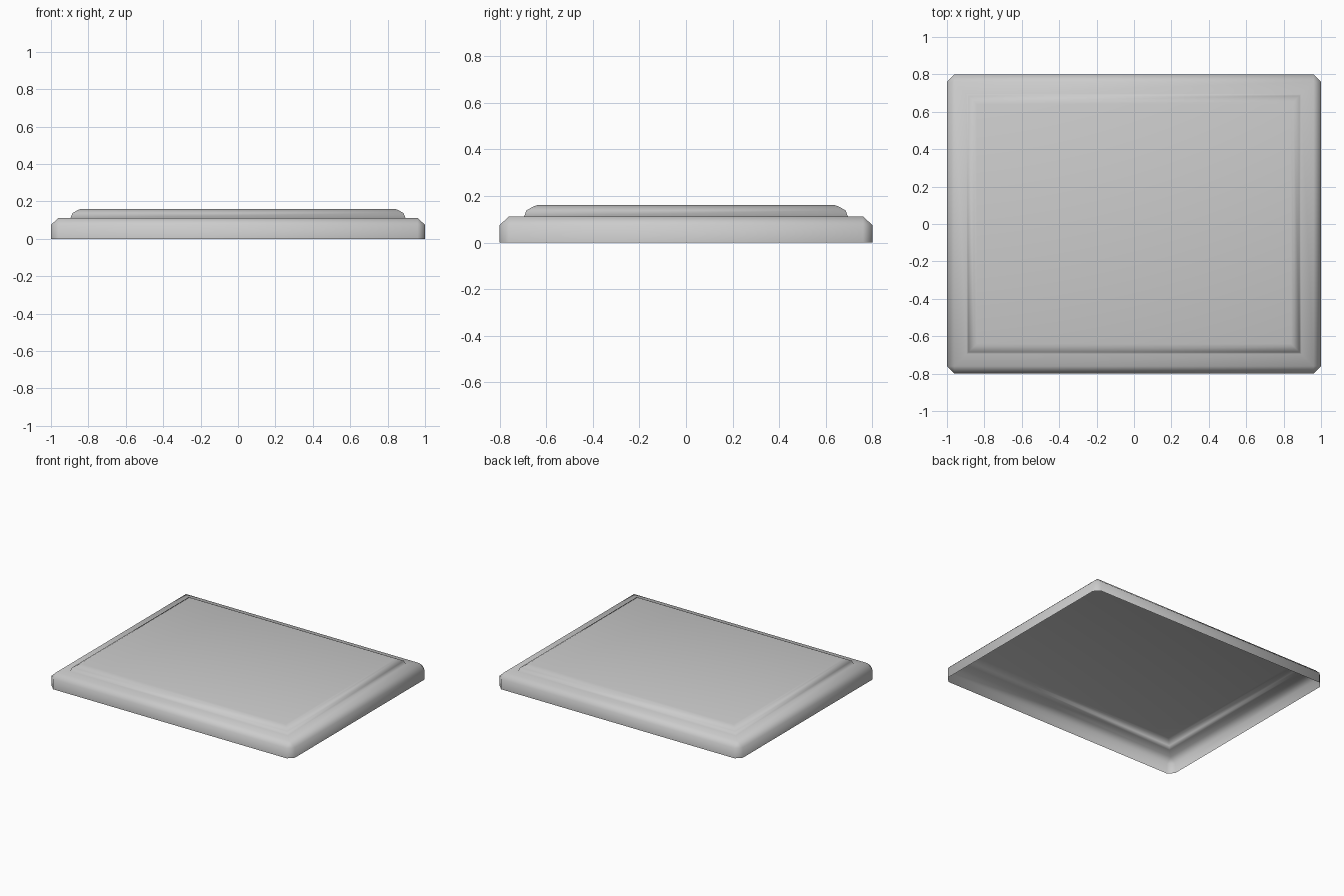
import bpy
import bmesh

cube = bpy.data.objects.get("Cube")
if cube:
    bpy.data.objects.remove(cube, do_unlink=True)

HALF_X, HALF_Y = 1.0, 0.8

# One plain grey for the whole tray
grey = bpy.data.materials.new("light_grey")
grey.use_nodes = True
colour = (0.6, 0.6, 0.6, 1)
grey.diffuse_color = colour
grey.node_tree.nodes["Principled BSDF"].inputs["Base Color"].default_value = colour

# Profile from the open rim up to the raised panel: inset, height, corner cut
profile = [
    (0, 0, 0.04),
    (0, 0.075, 0.04),
    (0.04, 0.112, 0),
    (0.105, 0.112, 0),
    (0.115, 0.138, 0),
    (0.145, 0.155, 0),
    (0.16, 0.16, 0),
]


def add_ring(bm, inset, z, cut):
    """Rectangle with cut corners, two vertices per corner."""
    x, y = HALF_X - inset, HALF_Y - inset
    ring = []
    for sx, sy in ((1, 1), (-1, 1), (-1, -1), (1, -1)):
        pair = [(sx * x, sy * (y - cut)), (sx * (x - cut), sy * y)]
        if sx != sy:
            pair.reverse()
        ring += [bm.verts.new((px, py, z)) for px, py in pair]
    return ring


# Hollow shell, open underneath
bm = bmesh.new()
rings = [add_ring(bm, *row) for row in profile]
for low, high in zip(rings, rings[1:]):
    for i in range(len(low)):
        j = (i + 1) % len(low)
        bm.faces.new((low[i], low[j], high[j], high[i]))
bm.faces.new(rings[-1])
bmesh.ops.remove_doubles(bm, verts=bm.verts[:], dist=0.0005)
for face in bm.faces:
    face.smooth = True

mesh = bpy.data.meshes.new("raised_panel_cover")
bm.to_mesh(mesh)
bm.free()
mesh.materials.append(grey)
cover = bpy.data.objects.new("raised_panel_cover", mesh)
bpy.context.collection.objects.link(cover)
